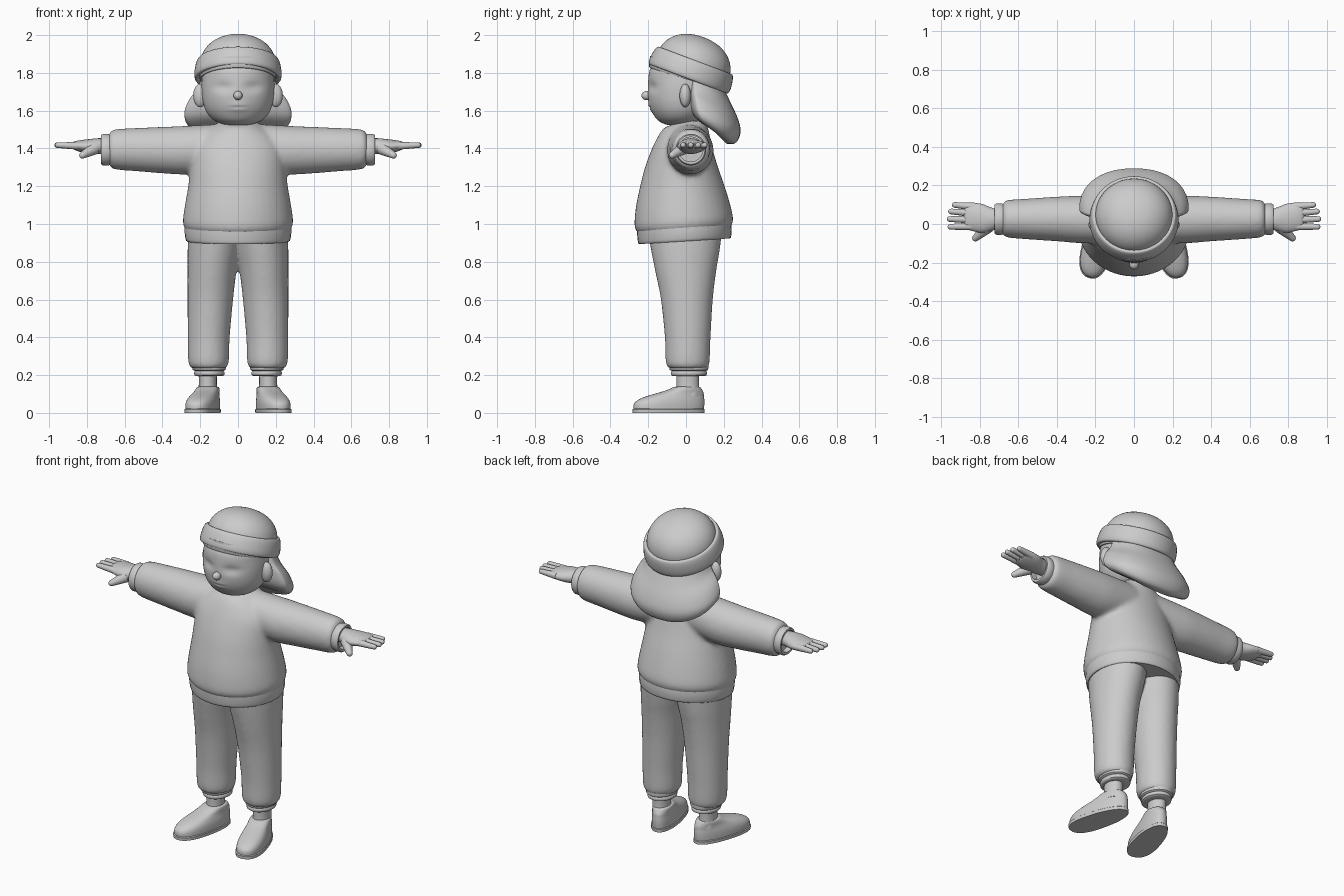
import bpy, bmesh, math
from mathutils import Vector as V

if "Cube" in bpy.data.objects:
    bpy.data.objects.remove(bpy.data.objects["Cube"])

grey = bpy.data.materials.new("clay grey")
grey.use_nodes = True
GREY = (0.6, 0.6, 0.6, 1)
grey.diffuse_color = GREY
grey.node_tree.nodes["Principled BSDF"].inputs["Base Color"].default_value = GREY


# ---- helpers: a section is (centre, half axis u, half axis v) ----
def zring(z, x0, x1, y0, y1, rise=0):
    """Horizontal ellipse; rise lifts its back edge above its front edge."""
    return (V(((x0 + x1) / 2, (y0 + y1) / 2, z)), V(((x1 - x0) / 2, 0, 0)),
            V((0, (y1 - y0) / 2, rise / 2)))


def zsym(z, rx, y0, y1, rise=0):
    return zring(z, -rx, rx, y0, y1, rise)


def xring(x, y0, y1, z0, z1):
    return (V((x, (y0 + y1) / 2, (z0 + z1) / 2)), V((0, (y1 - y0) / 2, 0)),
            V((0, 0, (z1 - z0) / 2)))


def spline(a, b, c, d, t):
    return b + (c - a) * (t / 2) + (a * 2 - b * 5 + c * 4 - d) * (t * t / 2) \
        + (b * 3 - a - c * 3 + d) * (t ** 3 / 2)


def loft(bm, secs, steps=5, n=40, front=1, egg=0, power=1):
    """Skin a closed tube over the sections, with a smooth path between them."""
    last = len(secs) - 1
    dense = []
    for i in range(last):
        quad = [secs[max(0, min(last, i + k))] for k in (-1, 0, 1, 2)]
        for k in range(steps):
            dense.append([spline(*[q[j] for q in quad], k / steps) if steps > 1
                          else quad[1][j] for j in range(3)])
    dense.append(secs[-1])
    rings = []
    for c, u, v in dense:
        ring = []
        for k in range(n):
            a = math.tau * k / n
            co, si = math.cos(a), math.sin(a)
            co = math.copysign(abs(co) ** power, co) * (1 + egg * si)
            si = math.copysign(abs(si) ** power, si) * (front if si < 0 else 1)
            ring.append(bm.verts.new(c + u * co + v * si))
        rings.append(ring)
    for r, q in zip(rings, rings[1:]):
        for k in range(n):
            m = (k + 1) % n
            bm.faces.new((r[k], r[m], q[m], q[k]))
    bm.faces.new(rings[0][::-1])
    bm.faces.new(rings[-1])


def capsule(bm, p, q, r0, r1):
    """Round-ended finger from p to q."""
    p, q = V(p), V(q)
    d = (q - p).normalized()
    u = d.cross(V((0, 0, 1))).normalized()
    w = u.cross(d)
    prof = [(p, r0), (q - d * r1, r1)]
    prof += [(q - d * r1 * (1 - math.sin(a)), r1 * math.cos(a)) for a in (.4, .8, 1.2, 1.5)]
    loft(bm, [(c, u * r, w * r) for c, r in prof], 1, 16)


def ball(bm, centre, radii):
    made = bmesh.ops.create_uvsphere(bm, u_segments=32, v_segments=20, radius=1)["verts"]
    for v in made:
        v.co = V(centre) + V([a * b for a, b in zip(v.co, radii)])


def finish(name, bm, mirror=False, blend=0, angle=40):
    bmesh.ops.recalc_face_normals(bm, faces=bm.faces[:])
    me = bpy.data.meshes.new(name)
    bm.to_mesh(me)
    bm.free()
    me.materials.append(grey)
    ob = bpy.data.objects.new(name, me)
    bpy.context.collection.objects.link(ob)
    bpy.ops.object.select_all(action="DESELECT")
    ob.select_set(True)
    bpy.context.view_layer.objects.active = ob
    bpy.ops.object.shade_smooth_by_angle(angle=math.radians(angle))
    if mirror:
        ob.modifiers.new("Mirror", "MIRROR").use_mirror_merge = False
    if blend:
        rm = ob.modifiers.new("Remesh", "REMESH")
        rm.mode, rm.voxel_size, rm.use_smooth_shade = "VOXEL", 0.012, True
        sm = ob.modifiers.new("Smooth", "SMOOTH")
        sm.factor, sm.iterations = 0.5, blend
    return ob


def part(name, secs, mirror=False, **kw):
    bm = bmesh.new()
    loft(bm, secs, **kw)
    return finish(name, bm, mirror)


# ---- sweater: body and sleeves blended together ----
bm = bmesh.new()
loft(bm, [zsym(.955, .265, -.24, .225, .03), zsym(.985, .286, -.268, .245, .03),
          zsym(1.02, .292, -.273, .25, .02), zsym(1.1, .281, -.264, .235),
          zsym(1.2, .264, -.243, .205), zsym(1.3, .252, -.217, .17),
          zsym(1.4, .24, -.18, .14), zsym(1.47, .19, -.145, .125),
          zsym(1.52, .125, -.12, .11, .03), zsym(1.545, .09, -.095, .09, .05)])
for s in (-1, 1):
    loft(bm, [xring(s * .08, -.1, .13, 1.28, 1.53), xring(s * .27, -.1, .145, 1.262, 1.52),
              xring(s * .4, -.09, .142, 1.268, 1.514), xring(s * .55, -.08, .132, 1.28, 1.508),
              xring(s * .645, -.072, .126, 1.288, 1.502), xring(s * .675, -.064, .116, 1.3, 1.49),
              xring(s * .69, -.03, .08, 1.34, 1.45)])
finish("sweater", bm, blend=10)

part("sweater_hem", [zsym(.91, .262, -.24, .225, .03), zsym(.912, .275, -.252, .237, .03),
                     zsym(.95, .282, -.258, .242, .03), zsym(.985, .282, -.26, .24, .03)], steps=3)

part("sleeve_cuffs", [xring(.66, -.05, .1, 1.315, 1.47), xring(.69, -.056, .107, 1.31, 1.477),
                      xring(.715, -.056, .107, 1.31, 1.477), xring(.724, -.05, .1, 1.316, 1.471),
                      xring(.724, -.04, .09, 1.33, 1.46), xring(.69, -.04, .09, 1.33, 1.46)],
     mirror=True, steps=1)

# collar ring, dipping at the front
bm = bmesh.new()
prof = [(.094, 0), (.106, .008), (.108, .02), (.1, .032), (.09, .034), (.08, .026)]
loft(bm, [(V((0, -.008, 1.505 + h)), V((r, 0, 0)), V((0, r, .035))) for r, h in prof], 3)
finish("collar", bm)

# ---- trousers ----
bm = bmesh.new()
loft(bm, [zring(.235, .075, .24, -.085, .105), zring(.262, .05, .262, -.106, .124),
          zring(.4, .044, .266, -.112, .13), zring(.6, .026, .267, -.133, .142),
          zring(.75, .008, .267, -.163, .16), zring(.85, -.012, .267, -.183, .177),
          zring(.95, -.03, .264, -.2, .19)])
finish("trousers", bm, mirror=True, blend=6)

part("trouser_cuffs", [zring(.194, .085, .22, -.065, .095), zring(.2, .073, .23, -.077, .109),
                       zring(.216, .072, .232, -.079, .111), zring(.222, .077, .228, -.075, .107),
                       zring(.228, .066, .24, -.086, .117), zring(.25, .064, .243, -.088, .118)],
     mirror=True, steps=2)

part("ankles", [zring(.09, .107, .213, -.055, .075), zring(.14, .112, .208, -.05, .07),
                zring(.21, .112, .208, -.05, .07)], mirror=True)


# ---- shoes, toes turned out ----
def shoe_ring(z, back, toe, half):
    d = V((math.sin(.26), -math.cos(.26), 0))
    return (V((.158, 0, z)) + d * (toe - back) / 2, V((-d.y, d.x, 0)) * half,
            d * (toe + back) / 2)


part("shoe_soles", [shoe_ring(0, .1, .29, .079), shoe_ring(.018, .101, .291, .08),
                    shoe_ring(.022, .096, .285, .075)], mirror=True, steps=1, egg=.13, power=.85)
part("shoes", [shoe_ring(.012, .096, .285, .076), shoe_ring(.045, .099, .284, .076),
               shoe_ring(.068, .099, .262, .073), shoe_ring(.088, .097, .215, .067),
               shoe_ring(.105, .095, .155, .062), shoe_ring(.12, .088, .105, .06),
               shoe_ring(.135, .077, .068, .056), shoe_ring(.139, .06, .05, .045)],
     mirror=True, steps=4, egg=.13, power=.88)

# ---- hands ----
bm = bmesh.new()
loft(bm, [xring(.68, -.02, .07, 1.37, 1.452), xring(.74, -.035, .085, 1.37, 1.454),
          xring(.79, -.046, .104, 1.373, 1.449), xring(.84, -.036, .11, 1.383, 1.443),
          xring(.87, -.025, .104, 1.395, 1.436), xring(.882, 0, .08, 1.408, 1.428)])
for y0, y1, tip in ((.09, .1, .945), (.056, .066, .965), (.022, .026, .972), (-.012, -.015, .968)):
    capsule(bm, (.83, y0, 1.413), (tip, y1, 1.418), .021, .0145)
capsule(bm, (.76, -.015, 1.4), (.835, -.084, 1.357), .034, .018)
finish("hands", bm, mirror=True)

# ---- head with softly modelled eye sockets and mouth ----
part("neck", [zsym(1.44, .09, -.09, .08), zsym(1.5, .082, -.085, .08), zsym(1.58, .08, -.08, .08)])

bm = bmesh.new()
loft(bm, [zsym(1.522, .02, -.07, -.02), zsym(1.528, .075, -.11, .03), zsym(1.55, .128, -.15, .09),
          zsym(1.59, .165, -.178, .13), zsym(1.64, .184, -.196, .16), zsym(1.7, .192, -.203, .18),
          zsym(1.76, .192, -.2, .19), zsym(1.82, .185, -.19, .19), zsym(1.88, .15, -.15, .16)],
     steps=8, n=80)


def bump(x, z, w, h):
    return math.exp(-(x / w) ** 2 - (z / h) ** 2)


for v in bm.verts:
    if v.co.y < -.05:
        x, z = v.co.x, v.co.z
        v.co.y += .013 * bump(abs(x) - .08, z - 1.725, .05, .028)
        v.co.y -= .007 * bump(x, z - 1.62, .05, .025)
        v.co.y += .007 * bump(x, z - 1.618, .04, .006)
ball(bm, (0, -.209, 1.68), (.024, .027, .024))
finish("head", bm)

bm = bmesh.new()
ball(bm, (.2, -.004, 1.68), (.037, .03, .062))
finish("ears", bm, mirror=True)

# ---- hair: fringe under the hat and a full mass at the back ----
part("hair_fringe", [zsym(1.765, .196, -.185, .2, -.12), zsym(1.77, .203, -.196, .205, -.13),
                     zsym(1.82, .2, -.19, .2, -.14)], steps=3)


def hair_ring(y0, z0, y1, z1, rx):
    """Widest line at the front edge (y0, z0), sweeping round to the back (y1, z1)."""
    return V((0, y0 + .05, z0)), V((rx, 0, 0)), V((0, y1 - y0 - .05, z1 - z0))


part("back_hair", [hair_ring(.0, 1.8, .2, 1.72, .19), hair_ring(.005, 1.72, .235, 1.645, .212),
                   hair_ring(.015, 1.655, .272, 1.565, .26), hair_ring(.025, 1.59, .289, 1.5, .284),
                   hair_ring(.04, 1.545, .279, 1.452, .272), hair_ring(.07, 1.51, .255, 1.425, .225),
                   hair_ring(.1, 1.49, .215, 1.425, .14)], front=.25, power=.9)

# ---- hat: tilted brim band and dome ----
TILT = .36
AXIS = V((0, math.sin(TILT), math.cos(TILT)))
SIDE = V((0, math.cos(TILT), -math.sin(TILT)))


def hat_ring(h, r):
    return V((0, .012, 1.768)) + AXIS * h, V((r * 1.01, 0, 0)), SIDE * r


part("hat_band", [hat_ring(h, r) for h, r in
                  ((.02, .2), (.004, .205), (0, .216), (.006, .226), (.03, .229), (.07, .224),
                   (.096, .216), (.104, .208), (.102, .196), (.085, .19))], steps=3, n=56)
part("hat_dome", [hat_ring(.08 + .155 * math.sin(a), .2 * math.cos(a) ** .9)
                  for a in (0, .2, .4, .6, .8, 1, 1.2, 1.4, 1.5, 1.56)], steps=2, n=56)
